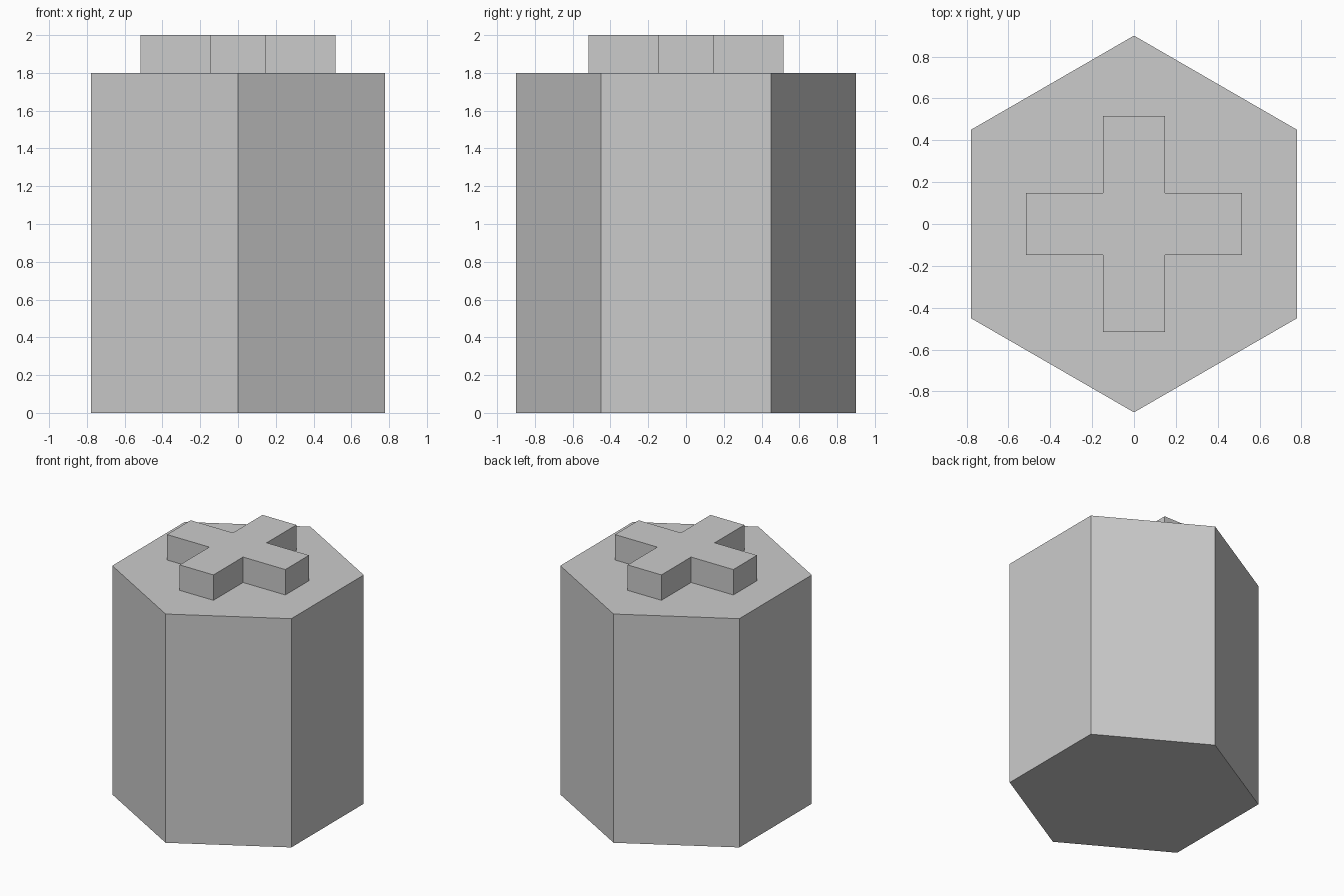
import bpy, bmesh
from math import cos, sin, pi

if "Cube" in bpy.data.objects:
    bpy.data.objects.remove(bpy.data.objects["Cube"])


def prism(name, outline, z0, z1):
    """Extrude a flat outline from z0 up to z1 as a closed solid."""
    bm = bmesh.new()
    base = bm.faces.new([bm.verts.new((x, y, z0)) for x, y in outline])
    top = bmesh.ops.extrude_face_region(bm, geom=[base], use_keep_orig=True)["geom"]
    for v in top:
        if isinstance(v, bmesh.types.BMVert):
            v.co.z = z1
    bmesh.ops.recalc_face_normals(bm, faces=bm.faces)
    mesh = bpy.data.meshes.new(name)
    bm.to_mesh(mesh)
    bm.free()
    obj = bpy.data.objects.new(name, mesh)
    bpy.context.collection.objects.link(obj)
    return obj


# Hexagonal body with corners pointing to the front and back
R, BODY_TOP = 0.9, 1.8
hexagon = [(R * cos(pi / 2 + i * pi / 3), R * sin(pi / 2 + i * pi / 3)) for i in range(6)]
prism("hexagonal_body", hexagon, 0, BODY_TOP)

# Raised cross on the top: one arm's corners turned four times
REACH, HALF = 0.515, 0.147
cross = []
x_arm = [(REACH, -HALF), (REACH, HALF), (HALF, HALF)]
for _ in range(4):
    cross += x_arm
    x_arm = [(-y, x) for x, y in x_arm]
prism("top_cross", cross, BODY_TOP, 2.0)
